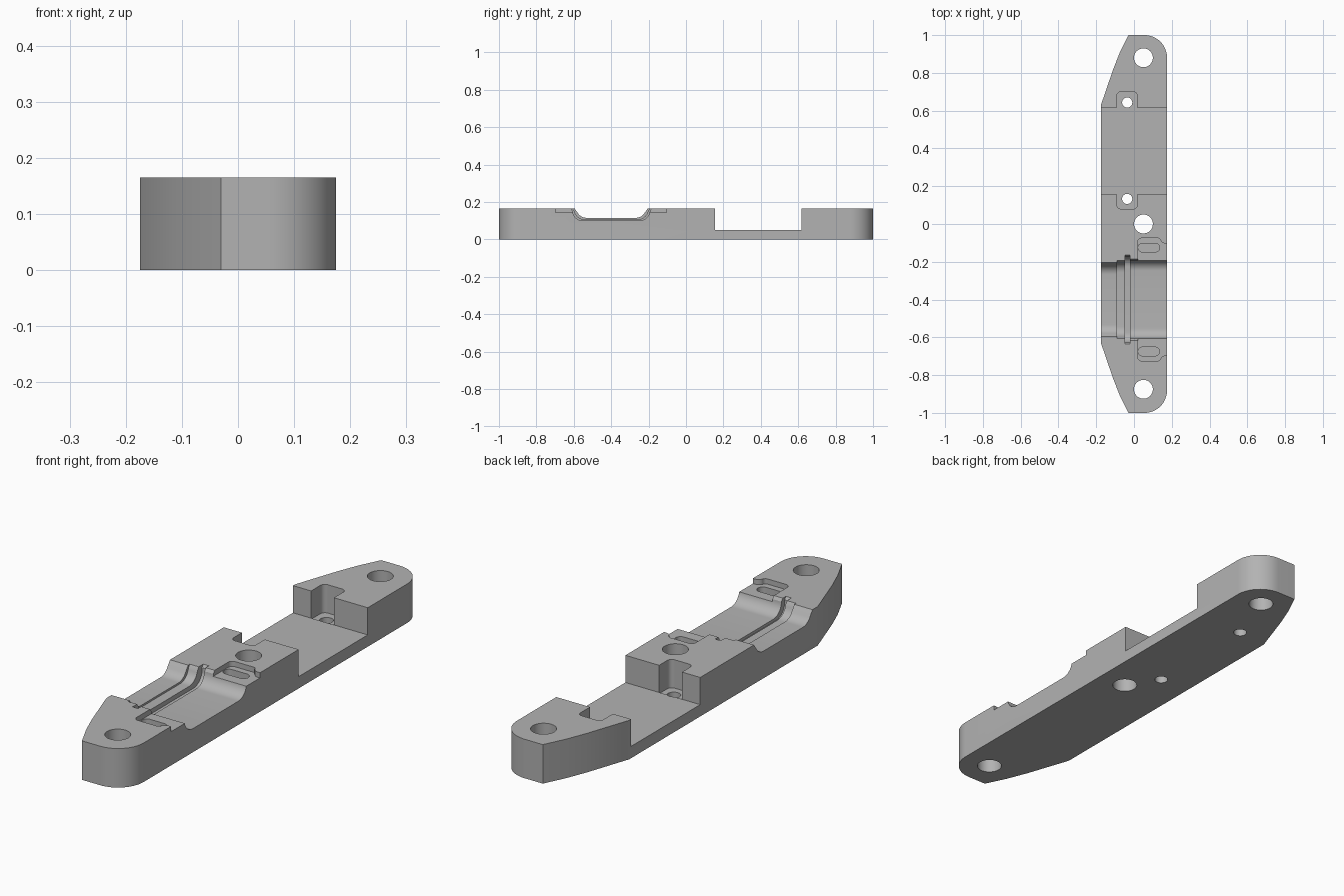
import bpy, bmesh, math
from mathutils import Vector

cube = bpy.data.objects.get("Cube")
if cube:
    bpy.data.objects.remove(cube)

H = 0.165      # body height
TOP = 0.25     # cutters reach above the body
metal = bpy.data.materials.new("grey_metal")
metal.use_nodes = True
GREY = (0.45, 0.45, 0.45, 1)
metal.diffuse_color = GREY
metal.node_tree.nodes["Principled BSDF"].inputs["Base Color"].default_value = GREY


def prism(name, outline, low, high, axis="z"):
    """Extrude an outline; axis z takes (x, y) points, axis x takes (y, z) points."""
    def place(p, t):
        return (p[0], p[1], t) if axis == "z" else (t, p[0], p[1])
    bm = bmesh.new()
    face = bm.faces.new([bm.verts.new(place(p, low)) for p in outline])
    ext = bmesh.ops.extrude_face_region(bm, geom=[face])
    verts = [g for g in ext["geom"] if isinstance(g, bmesh.types.BMVert)]
    shift = Vector((0, 0, high - low)) if axis == "z" else Vector((high - low, 0, 0))
    bmesh.ops.translate(bm, vec=shift, verts=verts)
    bmesh.ops.recalc_face_normals(bm, faces=bm.faces)
    mesh = bpy.data.meshes.new(name)
    bm.to_mesh(mesh)
    bm.free()
    mesh.materials.append(metal)
    obj = bpy.data.objects.new(name, mesh)
    bpy.context.collection.objects.link(obj)
    return obj


def arc(cx, cy, r, start, end, steps=8):
    angles = [math.radians(start + (end - start) * i / steps) for i in range(steps + 1)]
    return [(cx + r * math.cos(a), cy + r * math.sin(a)) for a in angles]


def rounded(x0, x1, y0, y1, r):
    return (arc(x1 - r, y1 - r, r, 0, 90) + arc(x0 + r, y1 - r, r, 90, 180)
            + arc(x0 + r, y0 + r, r, 180, 270) + arc(x1 - r, y0 + r, r, 270, 360))


# Body: rounded right corners, tapered left corners
half = arc(0.055, 0.88, 0.12, 0, 90, 16) + [(-0.03, 1), (-0.075, 0.908), (-0.11, 0.82), (-0.175, 0.63)]
body = prism("mounting_bar", half + [(x, -y) for x, y in reversed(half)], 0, H)


def cut(outline, low, high=TOP, axis="z"):
    cutter = prism("cutter", outline, low, high, axis)
    cutter.hide_render = True
    mod = body.modifiers.new("cut", "BOOLEAN")
    mod.operation = "DIFFERENCE"
    mod.solver = "EXACT"
    mod.object = cutter
    bpy.context.view_layer.objects.active = body
    bpy.ops.object.modifier_apply(modifier=mod.name)
    bpy.data.objects.remove(cutter)


# Wide slot with a screw notch at each end
SLOT0, SLOT1 = 0.155, 0.617
cut([(-0.3, SLOT0), (0.3, SLOT0), (0.3, SLOT1), (-0.3, SLOT1)], 0.05)
cut(rounded(-0.09, 0.017, SLOT1 - 0.08, 0.70, 0.02)[:18]
    + [(-0.09, SLOT1), (0.017, SLOT1)], 0.045)
cut([(0.017, SLOT0), (-0.09, SLOT0)]
    + rounded(-0.09, 0.017, 0.08, SLOT0 + 0.08, 0.02)[18:], 0.045)


# Stepped cradle: rounded trough sections along x
def trough(x0, x1, reach, floor):
    mid, r = -0.40, 0.055
    side = [(reach + 0.012, TOP), (reach + 0.012, H + 0.005), (reach, H - 0.012)]
    side += [(u, v) for u, v in arc(reach - r, floor + r, r, 0, -90, 10) if v < H - 0.013]
    cut([(mid + u, v) for u, v in side] + [(mid - u, v) for u, v in reversed(side)], x0, x1, "x")


trough(-0.3, -0.088, 0.187, 0.115)
trough(-0.09, -0.045, 0.198, 0.107)
trough(-0.025, 0.3, 0.207, 0.10)
trough(-0.048, -0.022, 0.228, 0.088)

# Shallow pockets beside the cradle, each with a deeper oblong recess
for s in (1, -1):
    pocket = ([(0.3, 0.18), (0.3, 0.297)] + arc(0.165, 0.322, 0.025, 270, 180)
              + arc(0.125, 0.31, 0.015, 0, 90) + arc(0.04, 0.305, 0.02, 90, 180) + [(0.02, 0.18)])
    cut([(x, -0.40 + s * y) for x, y in pocket], 0.143)
    y = -0.40 + s * 0.275
    cut(rounded(0.022, 0.136, y - 0.023, y + 0.023, 0.0229), 0.105)

# Through holes
for x, y, r in ((0.05, 0.88, 0.05), (0.05, 0, 0.05), (0.05, -0.875, 0.05),
                (-0.036, 0.643, 0.027), (-0.036, 0.133, 0.027)):
    cut(arc(x, y, r, 0, 345, 23 if r < 0.04 else 31), -0.1)

# Smooth the curves, keep the edges crisp
bpy.ops.object.select_all(action="DESELECT")
body.select_set(True)
bpy.context.view_layer.objects.active = body
bpy.ops.object.shade_smooth_by_angle(angle=math.radians(25))
